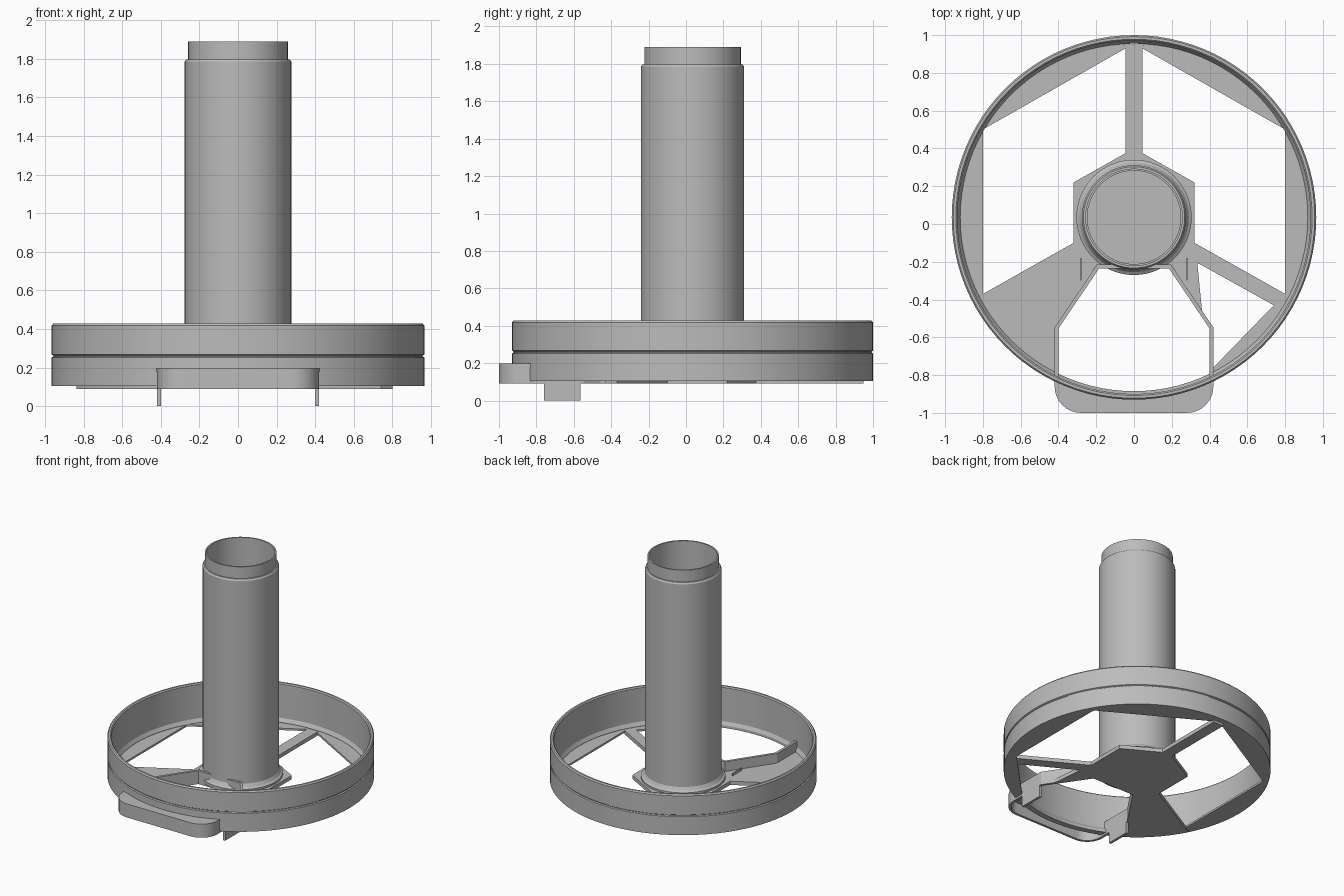
import bpy, bmesh, math
from mathutils import Vector

cube = bpy.data.objects.get("Cube")
if cube:
    bpy.data.objects.remove(cube, do_unlink=True)

CY = 0.035  # centre of the ring and column in y

grey = bpy.data.materials.new("plain grey")
grey.use_nodes = True
grey.diffuse_color = (0.5, 0.5, 0.5, 1)
grey.node_tree.nodes["Principled BSDF"].inputs["Base Color"].default_value = (0.5, 0.5, 0.5, 1)


def finish(name, bm, smooth=False):
    bmesh.ops.recalc_face_normals(bm, faces=bm.faces)
    mesh = bpy.data.meshes.new(name)
    bm.to_mesh(mesh)
    bm.free()
    mesh.materials.append(grey)
    obj = bpy.data.objects.new(name, mesh)
    bpy.context.collection.objects.link(obj)
    if smooth:
        bpy.ops.object.select_all(action='DESELECT')
        obj.select_set(True)
        bpy.context.view_layer.objects.active = obj
        bpy.ops.object.shade_smooth_by_angle(angle=math.radians(25))
    return obj


def lathe(name, profile, steps=96):
    """Spin a closed (radius, z) profile around the main axis."""
    bm = bmesh.new()
    verts = [bm.verts.new((r, CY, z)) for r, z in profile]
    edges = [bm.edges.new((v, verts[(i + 1) % len(verts)])) for i, v in enumerate(verts)]
    bmesh.ops.spin(bm, geom=verts + edges, cent=(0, CY, 0), axis=(0, 0, 1),
                   angle=math.tau, steps=steps, use_merge=True)
    bmesh.ops.remove_doubles(bm, verts=bm.verts, dist=1e-5)
    return finish(name, bm, True)


def slab(name, outline, z0, z1, mirror=False):
    """Extrude a flat outline between two heights."""
    side = -1 if mirror else 1
    bm = bmesh.new()
    face = bm.faces.new([bm.verts.new((side * x, y, z0)) for x, y in outline])
    ext = bmesh.ops.extrude_face_region(bm, geom=[face])
    top = [g for g in ext["geom"] if isinstance(g, bmesh.types.BMVert)]
    bmesh.ops.translate(bm, verts=top, vec=(0, 0, z1 - z0))
    return finish(name, bm)


def arc(cx, cy, r, a0, a1, n=16):
    angles = [math.radians(a0 + (a1 - a0) * i / n) for i in range(n + 1)]
    return [(cx + r * math.cos(a), cy + r * math.sin(a)) for a in angles]


def band(name, path, width, z0, z1):
    """Upright wall of even thickness along a closed path."""
    bm = bmesh.new()
    pts = [Vector(p) for p in path]
    n = len(pts)
    rows = []
    for i, p in enumerate(pts):
        a, b = (p - pts[i - 1]).normalized(), (pts[(i + 1) % n] - p).normalized()
        t = (a + b).normalized()
        off = Vector((-t.y, t.x)) * (width / 2 / max(t.dot(a), 0.4))
        rows.append([bm.verts.new((*q, z)) for q, z in
                     ((p + off, z0), (p + off, z1), (p - off, z1), (p - off, z0))])
    for i, row in enumerate(rows):
        nxt = rows[(i + 1) % n]
        for k in range(4):
            m = (k + 1) % 4
            bm.faces.new((row[k], row[m], nxt[m], nxt[k]))
    return finish(name, bm, True)


# Outer ring with a fine groove around the middle
lathe("outer_ring", [
    (0.965, 0.105), (0.965, 0.252), (0.957, 0.257), (0.957, 0.262), (0.965, 0.267),
    (0.965, 0.418), (0.957, 0.428), (0.943, 0.428), (0.935, 0.42),
    (0.935, 0.15), (0.92, 0.125), (0.92, 0.105)])

# Hollow column with a stepped neck, and the collar at its foot
lathe("column", [
    (0.276, 0.11), (0.276, 1.785), (0.268, 1.797), (0.258, 1.797), (0.258, 1.89),
    (0.247, 1.89), (0.247, 0.11)])
lathe("column_collar", [(0.305, 0.11), (0.305, 0.135), (0.29, 0.145), (0.275, 0.17), (0.26, 0.17), (0.26, 0.11)])

LOW, FLOOR, TOP = 0.09, 0.105, 0.12

# Hub plate closing the column's foot
half_hub = [(0.2, -0.225), (0.32, -0.1), (0.32, 0.22), (0.045, 0.375)]
slab("hub_plate", half_hub + [(-x, y) for x, y in reversed(half_hub)], LOW, TOP)

# Spokes
slab("back_spoke", [(-0.045, 0.37), (0.045, 0.37), (0.045, 0.95), (-0.045, 0.95)], LOW, TOP)
slab("left_spoke", [(0.32, -0.1), (0.2, -0.22), (0.41, -0.55), (0.36, -0.46), (0.335, -0.205),
                    (0.74, -0.43), (0.8, -0.37)], LOW, TOP)
slab("right_wedge", [(-0.32, -0.1), (-0.2, -0.22), (-0.41, -0.55), (-0.41, -0.81)]
     + arc(0, CY, 0.94, 243, 207), LOW, TOP)

# Floor segments between the windows and the ring
for flip, side in ((False, "left"), (True, "right")):
    slab(side + "_back_segment", [(0.045, 0.93), (0.8, 0.5)] + arc(0, CY, 0.94, 30, 87), FLOOR, TOP, flip)
    slab(side + "_side_segment", [(0.8, 0.5), (0.8, -0.37)] + arc(0, CY, 0.94, -27, 30), FLOOR, TOP, flip)
slab("left_front_segment", [(0.8, -0.37), (0.74, -0.43), (0.41, -0.77)]
     + arc(0, CY, 0.94, -63, -27), FLOOR, TOP)

# Guard wall running from the column out to the rounded front handle
corner = arc(0.28, -0.86, 0.13, 0, -90, 10)
half_wall = [(0.19, -0.225), (0.41, -0.55)] + corner
band("guard_wall", half_wall + [(-x, y) for x, y in reversed(half_wall)], 0.02, LOW, 0.197)

# Handle cover outside the ring
rim = arc(0.28, -0.86, 0.14, 0, -90, 10)
cover = rim + [(-x, y) for x, y in reversed(rim)] + arc(0, CY, 0.95, 243.5, 296.5)
slab("handle_cover", cover, 0.18, 0.198)

# Feet and small upright fins beside the column
for flip, side in ((False, "left"), (True, "right")):
    slab(side + "_foot", [(0.4, -0.76), (0.42, -0.76), (0.42, -0.565), (0.4, -0.565)], 0, 0.1, flip)
    slab(side + "_fin", [(0.278, -0.3), (0.284, -0.3), (0.284, -0.18), (0.278, -0.18)], 0.1, 0.14, flip)
